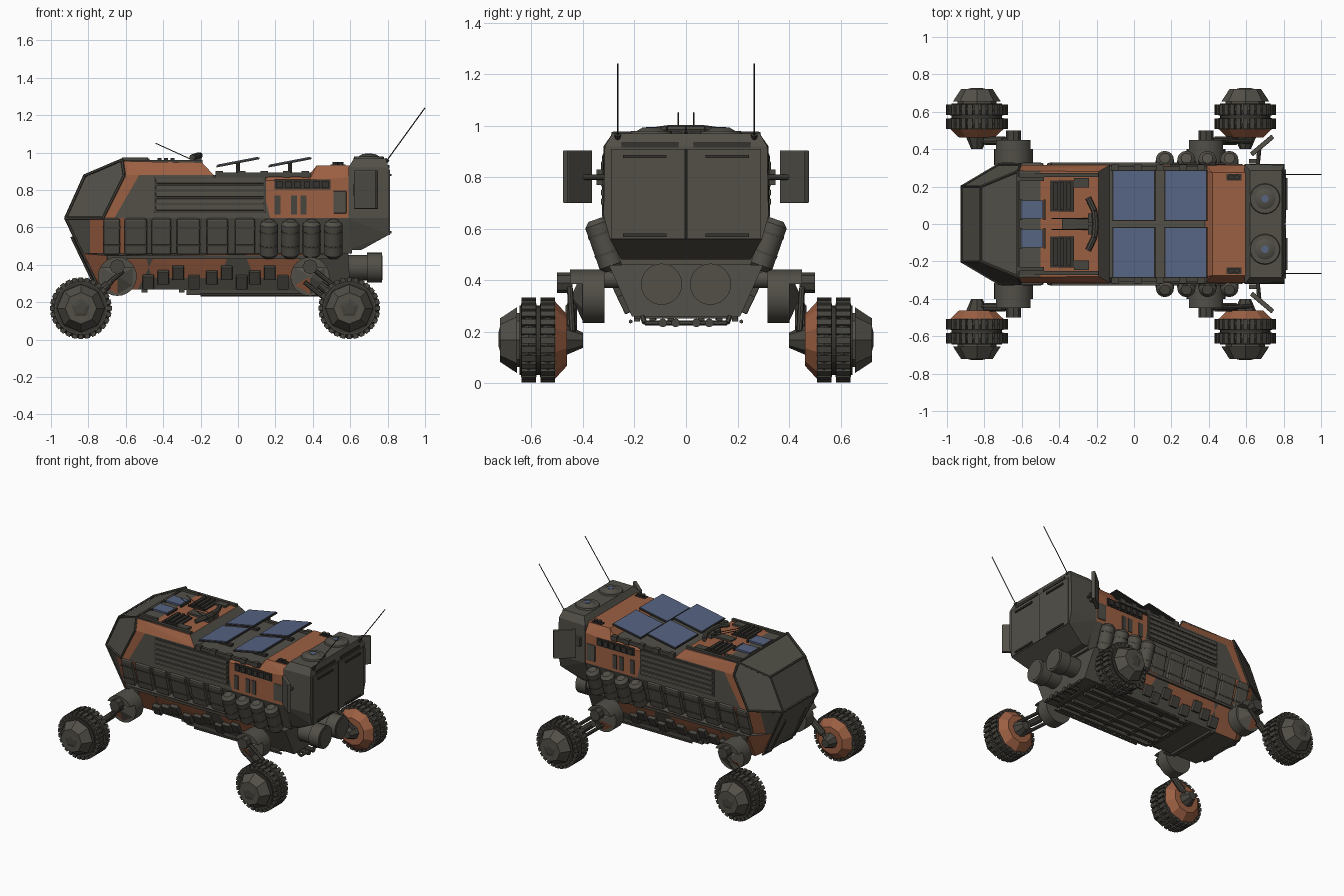
import bpy, bmesh, math
from mathutils import Matrix, Vector, Euler

cube = bpy.data.objects.get("Cube")
if cube:
    bpy.data.objects.remove(cube)


def material(name, r, g, b):
    m = bpy.data.materials.new(name)
    m.use_nodes = True
    m.diffuse_color = (r, g, b, 1)
    node = m.node_tree.nodes["Principled BSDF"]
    node.inputs["Base Color"].default_value = (r, g, b, 1)
    node.inputs["Roughness"].default_value = 0.7
    return m


GREY = material("olive grey", .084, .079, .064)
ORANGE = material("rust orange", .33, .115, .055)
MID = material("worn grey", .062, .058, .047)
DARK = material("dark rubber", .036, .034, .028)
BLUE = material("solar blue", .092, .125, .225)


def box(bm, centre, size, tilt=(0, 0, 0)):
    m = Matrix.LocRotScale(Vector(centre), Euler(tilt), Vector(size))
    bmesh.ops.create_cube(bm, size=1, matrix=m)


def cyl(bm, a, b, r, r2=None, n=16):
    a, b = Vector(a), Vector(b)
    m = Matrix.Translation((a + b) / 2) @ (b - a).to_track_quat('Z', 'Y').to_matrix().to_4x4()
    bmesh.ops.create_cone(bm, cap_ends=True, segments=n, radius1=r,
                          radius2=r if r2 is None else r2, depth=(b - a).length, matrix=m)


def path(bm, pts, r, n=6):
    for a, b in zip(pts, pts[1:]):
        cyl(bm, a, b, r, n=n)


def part(name, bm, mats, mirror=True, bevel=0, smooth=False, rule=None):
    """Finish a bmesh as an object; built on +y and mirrored across y."""
    mats = mats if isinstance(mats, list) else [mats]
    bm.normal_update()
    if rule:
        for f in bm.faces:
            f.material_index = rule(f.calc_center_median(), f.normal)
    mesh = bpy.data.meshes.new(name)
    bm.to_mesh(mesh)
    bm.free()
    ob = bpy.data.objects.new(name, mesh)
    bpy.context.collection.objects.link(ob)
    for m in mats:
        mesh.materials.append(m)
    if bevel:
        mod = ob.modifiers.new("Bevel", 'BEVEL')
        mod.width, mod.segments = bevel, 2
    if mirror:
        mod = ob.modifiers.new("Mirror", 'MIRROR')
        mod.use_axis = (False, True, False)
        mod.use_mirror_merge = False
    if smooth:
        bpy.ops.object.select_all(action='DESELECT')
        ob.select_set(True)
        bpy.context.view_layer.objects.active = ob
        bpy.ops.object.shade_smooth_by_angle(angle=math.radians(35))


def hull(name, pts, mats, cuts=(), rule=None):
    """Symmetric faceted shell, sliced by planes so a rule can paint it."""
    bm = bmesh.new()
    for x, y, z in pts:
        for s in (1, -1):
            bm.verts.new((x, y * s, z))
    bmesh.ops.convex_hull(bm, input=bm.verts[:])
    bmesh.ops.delete(bm, geom=[v for v in bm.verts if not v.link_faces], context='VERTS')
    bmesh.ops.dissolve_limit(bm, angle_limit=.04, verts=bm.verts[:], edges=bm.edges[:])
    for co, no in cuts:
        bmesh.ops.bisect_plane(bm, geom=bm.verts[:] + bm.edges[:] + bm.faces[:],
                               plane_co=co, plane_no=no)
    bmesh.ops.recalc_face_normals(bm, faces=bm.faces[:])
    part(name, bm, mats, mirror=False, rule=rule)


new = bmesh.new
X, Z = (1, 0, 0), (0, 0, 1)

# Cab and forward hull with an orange camouflage band
lean = Vector((.26, 0, -.15))
lean_at = Vector((-.69, 0, .6))


def cab_paint(c, n):
    if c.z < .65:
        return int(-.79 < c.x < -.5 and n.x > -.8)
    if n.x < -.3 or n.x > .5:
        return 0
    if n.z > .5:
        return int(c.x > -.5)
    return int(c.z > .88 or lean.dot(c - lean_at) < 0)


hull("cab_hull", [(-.918, .2, .65), (-.815, .2, .87), (-.62, .285, .955), (-.608, .315, .88),
                  (-.723, .315, .65), (-.825, .19, .46), (-.72, .25, .46), (-.13, .25, .46),
                  (-.13, .315, .65), (-.13, .315, .88), (-.19, .28, .945)], [GREY, ORANGE],
     [(lean_at, lean), ((-.5, 0, 0), X), ((-.79, 0, 0), X), ((0, 0, .65), Z)], cab_paint)

# Middle and rear upper hull
hull("middle_hull", [(x, y, z) for x in (-.13, .61)
                     for y, z in ((.25, .46), (.315, .65), (.315, .85), (.285, .88))],
     [GREY, ORANGE], [((.16, 0, .7), (1, 0, .25)), ((0, 0, .65), Z), ((.4, 0, 0), X)],
     lambda c, n: int(c.z > .65 and c.x > (.4 if n.z > .8 else .16)))
hull("rear_roof", [(.37, .285, .87), (.42, .275, .93), (.6, .275, .93), (.6, .315, .87),
                   (.38, .315, .85), (.6, .315, .85)], ORANGE)

# Lower hull with orange patches
hull("lower_hull", [(-.825, .19, .46), (-.75, .17, .3), (-.7, .2, .27), (-.7, .29, .45),
                    (.59, .3, .46), (.6, .21, .26)], [GREY, ORANGE],
     [((x, 0, .3), (1, 0, k)) for x, k in ((-.52, -.5), (-.45, .3), (-.3, .4),
                                           (-.1, -.3), (.1, .4), (.45, .3))] + [((0, 0, .33), Z)],
     lambda c, n: int(abs(n.z) < .8 and n.x > -.7 and (
         c.x < -.52 or c.z > .33 and (-.45 < c.x < -.1 or .1 < c.x < .45))))

# Rear module with its overhang
hull("rear_module", [(.59, .32, .92), (.62, .285, .97), (.79, .285, .97), (.805, .315, .92),
                     (.805, .32, .65), (.59, .32, .65), (.805, .295, .56), (.66, .25, .48),
                     (.59, .25, .48)], GREY)
bm = new()
box(bm, (.805, .148, .735), (.014, .285, .35))
part("rear_doors", bm, GREY)
bm = new()
for z in (.88, .575):
    box(bm, (.815, .16, z), (.012, .17, .012))
box(bm, (.806, 0, .735), (.012, .008, .35))
box(bm, (.8, .14, .925), (.018, .22, .018))
part("rear_door_trim", bm, DARK)
bm = new()
cyl(bm, (.7, .135, .96), (.7, .135, .98), .085, .078, 24)
cyl(bm, (.7, .135, .98), (.7, .135, .992), .055, .035, 24)
part("roof_hatches", bm, GREY, smooth=True)
bm = new()
cyl(bm, (.7, .135, .992), (.7, .135, .995), .02, n=12)
part("hatch_windows", bm, BLUE)
bm = new()
cyl(bm, (.58, .095, .385), (.72, .095, .385), .068, n=24)
cyl(bm, (.69, .095, .385), (.77, .095, .385), .08, n=24)
part("rear_thrusters", bm, GREY, smooth=True)
bm = new()
cyl(bm, (.768, .095, .385), (.773, .095, .385), .065, n=24)
part("thruster_faces", bm, GREY)
bm = new()
path(bm, [(.6, .17, .26), (.62, .16, .235), (.62, 0, .235)], .01)
for y in (.04, .09):
    cyl(bm, (.56, y, .235), (.64, y, .235), .017, n=10)
part("rear_pipes", bm, MID)

# Long whip antennas and angled side panels
bm = new()
path(bm, [(.79, .265, .95), (1, .265, 1.24)], .003)
cyl(bm, (.77, .265, .93), (.8, .265, .965), .012, n=8)
part("whip_antennas", bm, DARK)
bm = new()
box(bm, (.685, .42, .802), (.15, .025, .205), (0, 0, .7))
part("side_panels", bm, GREY, bevel=.004)
bm = new()
path(bm, [(.66, .3, .8), (.67, .4, .8)], .011, 8)
box(bm, (.635, .335, .8), (.04, .025, .06))
part("panel_brackets", bm, MID)

# Nose frame bars
bm = new()
top, brow, tip, chin = (-.62, .283, .962), (-.82, .2, .877), (-.922, .2, .65), (-.755, .17, .3)
path(bm, [(-.608, .318, .88), top, brow, tip, chin], .008)
path(bm, [(-.608, .318, .88), (-.723, .318, .65), tip], .008)
for p in (top, brow, tip, chin):
    path(bm, [p, (p[0], 0, p[2])], .008)
path(bm, [(-.89, .12, .55), (-.77, .12, .3), (-.7, .12, .25)], .007)
part("nose_frame", bm, MID)

# Forward roof equipment
bm = new()
box(bm, (-.543, .077, .962), (.115, .095, .012))
part("roof_windows", bm, BLUE)
bm = new()
for x in (-.606, -.478):
    box(bm, (x, .077, .96), (.012, .11, .016))
for x in (-.42, -.385, -.35):
    box(bm, (x, .15, .96), (.02, .15, .022))
box(bm, (-.385, .15, .952), (.13, .165, .012))
part("roof_vents", bm, DARK)
bm = new()
box(bm, (-.4, .262, .95), (.42, .022, .022))
box(bm, (-.55, .24, .965), (.14, .02, .016))
box(bm, (-.28, .22, .95), (.08, .05, .02))
part("roof_side_strips", bm, MID)
bm = new()
path(bm, [(-.205, 0, .985), (-.212, .07, .985), (-.245, .14, .975)], .017, 8)
box(bm, (-.3, .015, .953), (.17, .03, .015))
box(bm, (-.22, .03, .96), (.05, .05, .04))
part("sensor_bar", bm, MID)
bm = new()
path(bm, [(-.22, .03, .95), (-.44, .03, 1.05)], .0025)
part("front_aerials", bm, DARK)

# Tilted solar panels on posts
cells, frames = new(), new()
for x in (0, .278):
    slope = (0, -.19, 0)
    box(frames, (x, .153, .948), (.233, .272, .01), slope)
    box(cells, (x - .001, .153, .954), (.222, .262, .006), slope)
    path(frames, [(x, .15, .87), (x, .15, .945)], .012)
    box(frames, (x, .15, .885), (.12, .03, .02))
part("solar_cells", cells, BLUE)
part("solar_frames", frames, DARK)

# Roof edge rails and rear roof latches
bm = new()
box(bm, (.14, .3, .882), (.5, .022, .022))
for x in (-.1, .02, .14, .26, .36):
    box(bm, (x, .302, .885), (.04, .03, .034))
part("roof_rails", bm, MID)
bm = new()
box(bm, (.535, .25, .933), (.08, .035, .008))
for x in (.52, .55):
    cyl(bm, (x, .25, .925), (x, .25, .95), .015, n=10)
part("roof_latches", bm, DARK)

# Ribbed side cover
bm = new()
box(bm, (-.15, .315, .775), (.6, .012, .19))
part("side_cover", bm, MID, bevel=.004)
bm = new()
for i in range(5):
    box(bm, (-.15, .322, .705 + i * .036), (.58, .014, .026))
part("side_cover_ribs", bm, GREY, bevel=.004)

# Side vents, hatches and rounded window
bm = new()
box(bm, (.345, .316, .83), (.3, .01, .055))
for i in range(6):
    box(bm, (.222 + i * .049, .322, .83), (.034, .016, .038))
part("side_vents", bm, DARK)
bm = new()
for x in (.21, .3, .35):
    box(bm, (x, .316, .72), (.032, .01, .1))
part("side_hatches", bm, MID)
bm = new()
box(bm, (.545, .316, .735), (.07, .012, .12))
part("side_window", bm, GREY, bevel=.005)

# Stowage bags on the slanted wall
bags, straps = new(), new()
for x, w in ((-.675, .09), (-.547, .12), (-.41, .105), (-.265, .125), (-.11, .115), (.037, .108)):
    box(bags, (x, .28, .555), (w, .055, .2), (-.25, 0, 0))
    for t in (-.045, .05):
        box(straps, (x, .281 + t * .25, .555 + t), (w + .004, .06, .01), (-.25, 0, 0))
part("stowage_bags", bags, GREY, bevel=.012)
part("bag_straps", straps, MID)

# Tilted gas bottles
bm, bands = new(), new()
low, high = Vector((0, .285, .445)), Vector((0, .35, .63))
for x in (.165, .28, .393, .51):
    at = lambda t: Vector((x, 0, 0)) + low.lerp(high, t)
    cyl(bm, at(.07), at(.93), .048)
    cyl(bm, at(.93), at(1.03), .048, .028)
    cyl(bm, at(.07), at(-.03), .048, .028)
    for t in (.3, .7):
        cyl(bands, at(t), at(t + .05), .05)
part("gas_bottles", bm, GREY, smooth=True)
part("bottle_bands", bands, MID)

# Lower side boxes and belly rails
bm = new()
for i, x in enumerate((-.48, -.4, -.32, -.235, -.14, -.06, .02, .09, .17, .24)):
    z = .31 + .025 * (i % 3)
    box(bm, (x, .215 + (z - .27) * .47, z), (.06, .04, .075), (-.45, 0, 0))
part("lower_boxes", bm, MID, bevel=.004)
bm = new()
box(bm, (-.1, .285, .44), (1.2, .02, .018))
for y in (.06, .13, .19):
    box(bm, (.1, y, .255), (.75, .025, .03))
for x in (-.5, -.3, -.1, .1, .3, .5):
    box(bm, (x, .1, .262), (.03, .2, .02))
path(bm, [(-.2, .215, .24), (.5, .215, .24)], .008)
part("belly_rails", bm, MID)

# Legs and wheels
for end, xs, xw in (("front", -.645, -.84), ("rear", .385, .595)):
    hip, hub = Vector((xs, 0, .338)), Vector((xw, 0, .168))
    on = lambda p, y: Vector((p.x, y, p.z))
    # Axle and drum under a half-round cover
    bm = new()
    cyl(bm, on(hip, .4), on(hip, .45), .104, n=24)
    cut = bmesh.ops.bisect_plane(bm, geom=bm.verts[:] + bm.edges[:] + bm.faces[:],
                                 plane_co=(0, 0, .385), plane_no=Z, clear_inner=True)
    bmesh.ops.edgeloop_fill(bm, edges=[e for e in cut["geom_cut"]
                                       if isinstance(e, bmesh.types.BMEdge)])
    cyl(bm, on(hip, .316), on(hip, .402), .104, n=24)
    cyl(bm, (xs, .2, .405), (xs, .33, .405), .035)
    part(end + "_shoulder", bm, GREY, smooth=True)
    # Faceted cap with one orange facet
    bm = new()
    cyl(bm, on(hip, .4), on(hip, .44), .098, .012, 6)
    part(end + "_shoulder_cap", bm, [GREY, ORANGE],
         rule=lambda c, n: int(.2 < n.y < .97 and n.z < -.1 and n.x < -.1))
    bm = new()
    for off in (-.03, .03):
        path(bm, [on(hip, .45) + Vector((off, 0, off)), on(hub, .44) + Vector((off, 0, off))], .012, 8)
    cyl(bm, on(hip.lerp(hub, .25), .445), on(hip.lerp(hub, .75), .445), .024, n=10)
    cyl(bm, (xs, .44, .39), (xs, .5, .39), .04, n=8)
    cyl(bm, on(hub, .4), on(hub, .47), .03, .06, 8)
    part(end + "_arm", bm, MID)
    # Twin tyre rings with tread blocks
    bm, tread = new(), new()
    cyl(bm, on(hub, .505), on(hub, .645), .135, n=28)
    for y in (.536, .61):
        cyl(tread, on(hub, y - .03), on(hub, y), .142, .16, 28)
        cyl(tread, on(hub, y), on(hub, y + .03), .16, .142, 28)
        for i in range(28):
            a = i * math.tau / 28
            p = on(hub, y) + Vector((math.sin(a), 0, math.cos(a))) * .153
            box(tread, p, (.025, .056, .024), (0, a, 0))
    part(end + "_tyre_core", bm, DARK)
    part(end + "_tyre_rings", tread, MID)
    bm = new()
    cyl(bm, on(hub, .462), on(hub, .508), .1, .15, 10)
    part(end + "_inner_rim", bm, ORANGE)
    # Outer hub, set off from the tyre
    bm = new()
    cyl(bm, on(hub, .64), on(hub, .657), .105, n=8)
    cyl(bm, on(hub, .655), on(hub, .722), .128, .084, 8)
    part(end + "_hub_cover", bm, GREY)
    bm = new()
    cyl(bm, on(hub, .72), on(hub, .727), .06, .03, 5)
    part(end + "_hub_cap", bm, MID)
